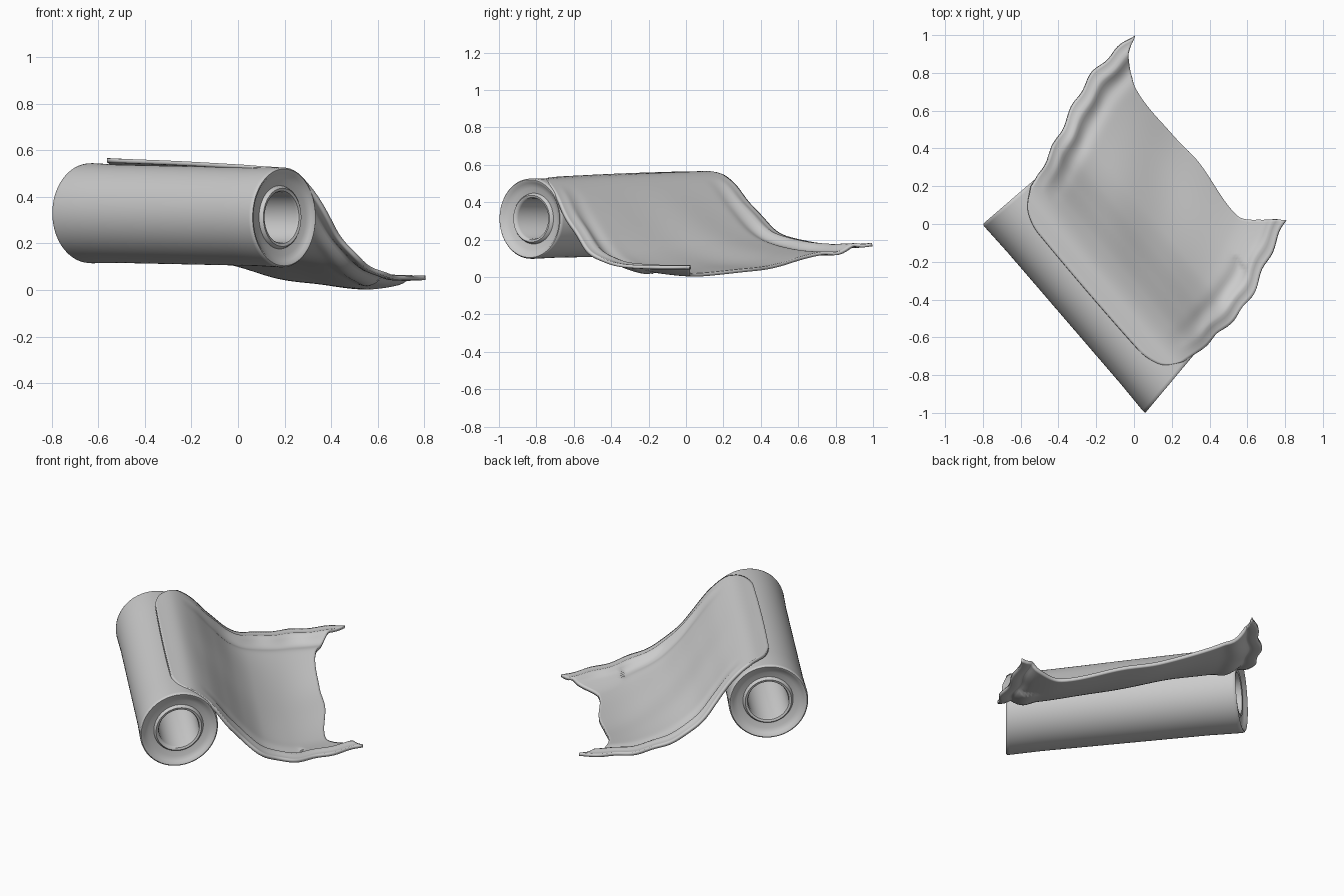
import bpy, bmesh, math
from mathutils import Vector

cube = bpy.data.objects.get("Cube")
if cube:
    bpy.data.objects.remove(cube)

# One plain grey cloth colour
cloth = bpy.data.materials.new("grey_cloth")
cloth.use_nodes = True
GREY = (0.6, 0.6, 0.6, 1)
cloth.diffuse_color = GREY
cloth.node_tree.nodes["Principled BSDF"].inputs["Base Color"].default_value = GREY

# Roll frame: s runs along the roll, u runs across it towards the loose sheet
ALONG = Vector((0.652, -0.758, 0))
ACROSS = Vector((0.758, 0.652, 0))
CORNER = Vector((-0.8, 0, 0))
LENGTH = 1.319


def place(s, u, z):
    return CORNER + ALONG * s + ACROSS * u + Vector((0, 0, z))


def curve(x, xs, ys):
    """Smooth interpolation through a few knots."""
    if x <= xs[0]:
        return ys[0]
    if x >= xs[-1]:
        return ys[-1]
    i = max(k for k in range(len(xs) - 1) if xs[k] <= x)

    def slope(k):
        a, b = max(k - 1, 0), min(k + 1, len(xs) - 1)
        return (ys[b] - ys[a]) / (xs[b] - xs[a])
    h = xs[i + 1] - xs[i]
    t = (x - xs[i]) / h
    return (ys[i] * (2 * t**3 - 3 * t**2 + 1) + ys[i + 1] * (3 * t**2 - 2 * t**3)
            + h * slope(i) * (t**3 - 2 * t**2 + t) + h * slope(i + 1) * (t**3 - t**2))


def bump(x, centre, width):
    return math.exp(-((x - centre) / width) ** 2)


def grid_object(name, rows, closed=False):
    """Skin a grid of points; closed wraps it both ways."""
    bm = bmesh.new()
    grid = [[bm.verts.new(p) for p in row] for row in rows]
    n, m = len(grid), len(grid[0])
    for i in range(n if closed else n - 1):
        for j in range(m if closed else m - 1):
            k, l = (i + 1) % n, (j + 1) % m
            bm.faces.new((grid[i][j], grid[k][j], grid[k][l], grid[i][l]))
    bmesh.ops.recalc_face_normals(bm, faces=bm.faces)
    mesh = bpy.data.meshes.new(name)
    bm.to_mesh(mesh)
    bm.free()
    mesh.materials.append(cloth)
    obj = bpy.data.objects.new(name, mesh)
    bpy.context.collection.objects.link(obj)
    return obj


def smooth(obj, angle):
    bpy.ops.object.select_all(action="DESELECT")
    obj.select_set(True)
    bpy.context.view_layer.objects.active = obj
    bpy.ops.object.shade_smooth_by_angle(angle=math.radians(angle))


# Rolled cloth with its core: radius and inset of one end, mirrored to the other
END = [(0.108, 0.03), (0.113, 0.016), (0.125, 0.012), (0.132, 0.02), (0.136, 0.03),
       (0.165, 0.024), (0.19, 0.014), (0.2, 0.002), (0.208, 0), (0.214, 0.006), (0.215, 0.02)]
outline = [(r, d) for r, d in END]
outline += [(0.211, LENGTH * t) for t in (0.15, 0.5, 0.85)]
outline += [(r, LENGTH - d) for r, d in reversed(END)]


def roll_ring(angle):
    ring = []
    for r, s in outline:
        u = 0.212 + r * math.cos(angle)
        t = s / LENGTH
        z = 0.33 - 0.018 * t + r * math.sin(angle)
        ring.append(place(s - 0.165 * u * t**2, u, z))
    return ring


roll = grid_object("cloth_roll", [roll_ring(math.tau * k / 96) for k in range(96)], closed=True)
smooth(roll, 50)

# Loose sheet: heights down the fall at four stations across its width
FALL = (0.19, 0.3, 0.4, 0.5, 0.6, 0.7, 0.85, 1.0, 1.25)
STATIONS = (0, 0.45, 0.8, 1)
HEIGHTS = (
    (0.568, 0.56, 0.495, 0.38, 0.27, 0.215, 0.185, 0.175, 0.182),
    (0.555, 0.54, 0.465, 0.355, 0.245, 0.165, 0.095, 0.065, 0.062),
    (0.54, 0.522, 0.445, 0.325, 0.205, 0.115, 0.05, 0.024, 0.018),
    (0.53, 0.515, 0.435, 0.305, 0.195, 0.12, 0.075, 0.062, 0.062),
)


def sheet_point(p, q):
    # Rounded leading edge on top of the roll and a ragged trailing edge
    start = curve(p, (0, 0.03, 0.08, 0.16, 0.84, 0.92, 0.97, 1),
                  (0.33, 0.25, 0.21, 0.19, 0.19, 0.21, 0.25, 0.33))
    end = curve(p, (0, 0.05, 0.17, 0.4, 0.55, 0.8, 0.9, 1),
                (1.26, 1.17, 1.08, 1.07, 1.08, 1.05, 1.13, 1.23))
    u = start + (end - start) * q
    left = curve(u, (0.24, 0.47, 0.64, 0.9, 1.06, 1.26),
                 (0.04, -0.03, -0.105, -0.21, -0.235, -0.236))
    right = curve(u, (0.25, 0.45, 0.57, 0.79, 0.96, 1.23),
                  (1.236, 1.257, 1.255, 1.23, 1.154, 1.028))
    z = curve(p, STATIONS, [curve(u, FALL, h) for h in HEIGHTS])
    # Creased hems along both sides, and soft folds running down the fall
    loose = min(1, max(0, (u - 0.35) / 0.2))
    z += loose * 0.016 * (bump(p, 0.05, 0.018) - bump(p, 0.1, 0.03))
    z += loose * 0.016 * (bump(p, 0.95, 0.018) - bump(p, 0.9, 0.03) * (u < 0.9))
    z += loose * 0.006 * math.sin(14 * p + 5 * u) * bump(p, 0.45, 0.3)
    # Edge ripples
    ripple = 0.008 * math.sin(31 * u) * loose
    s = left + (right - left) * p + ripple * (bump(p, 0, 0.1) + bump(p, 1, 0.1))
    return place(s, u, z)


ACROSS_STEPS, DOWN_STEPS = 90, 70
sheet = grid_object("loose_sheet", [[sheet_point(i / ACROSS_STEPS, j / DOWN_STEPS)
                                     for j in range(DOWN_STEPS + 1)]
                                    for i in range(ACROSS_STEPS + 1)])
# Make the top face upward so the thickness grows beneath it
if sum(f.normal.z for f in sheet.data.polygons) < 0:
    sheet.data.flip_normals()
thick = sheet.modifiers.new("thickness", "SOLIDIFY")
thick.thickness = 0.018
thick.offset = -1
smooth(sheet, 45)
